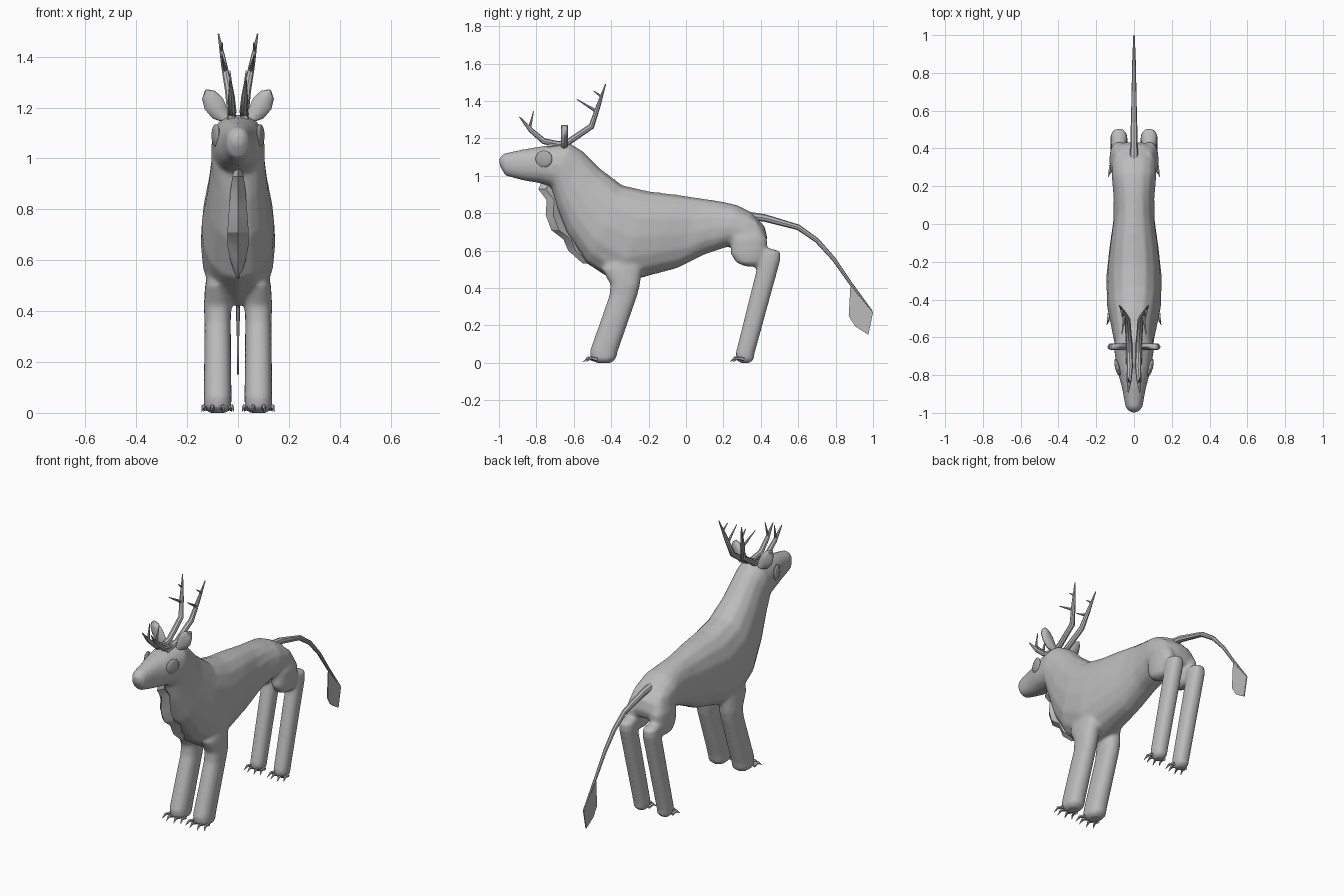
import bpy, bmesh, math
from mathutils import Vector

default_cube = bpy.data.objects.get("Cube")
if default_cube:
    bpy.data.objects.remove(default_cube, do_unlink=True)


def make_material(name, value):
    material = bpy.data.materials.new(name)
    material.use_nodes = True
    colour = (value, value, value, 1)
    material.diffuse_color = colour
    material.node_tree.nodes["Principled BSDF"].inputs["Base Color"].default_value = colour
    return material


hide_grey = make_material("hide grey", 0.5)
eye_grey = make_material("eye grey", 0.4)


def finish(name, bm, material=hide_grey, angle=40):
    bmesh.ops.recalc_face_normals(bm, faces=bm.faces)
    mesh = bpy.data.meshes.new(name)
    bm.to_mesh(mesh)
    bm.free()
    obj = bpy.data.objects.new(name, mesh)
    bpy.context.collection.objects.link(obj)
    mesh.materials.append(material)
    smooth(obj, angle)
    return obj


def smooth(obj, angle):
    bpy.ops.object.select_all(action="DESELECT")
    bpy.context.view_layer.objects.active = obj
    obj.select_set(True)
    bpy.ops.object.shade_smooth_by_angle(angle=math.radians(angle))


def loft(bm, sections, sides=16, power=1.0):
    """Skin a closed tube over (centre, half_axis_a, half_axis_b) sections."""
    rings = []
    for centre, a, b in sections:
        ring = []
        for i in range(sides):
            t = math.tau * i / sides
            c, s = math.cos(t), math.sin(t)
            c = math.copysign(abs(c) ** power, c)
            s = math.copysign(abs(s) ** power, s)
            ring.append(bm.verts.new(centre + a * c + b * s))
        rings.append(ring)
    for low, high in zip(rings, rings[1:]):
        for i in range(sides):
            j = (i + 1) % sides
            bm.faces.new((low[i], low[j], high[j], high[i]))
    bm.faces.new(rings[0])
    bm.faces.new(rings[-1])


def tube(bm, points, radii, sides=8):
    """Tapered round tube through a path."""
    points = [Vector(p) for p in points]
    sections = []
    for i, p in enumerate(points):
        way = (points[min(i + 1, len(points) - 1)] - points[max(i - 1, 0)]).normalized()
        a = way.cross(Vector((1, 0, 0))).normalized()
        sections.append((p, a * radii[i], way.cross(a) * radii[i]))
    loft(bm, sections, sides)


def limb(bm, x, rows):
    """Upright limb from (z, front y, back y, half width) rows."""
    loft(bm, [(Vector((x, (f + k) / 2, z)), Vector((w, 0, 0)), Vector((0, (k - f) / 2, 0)))
              for z, f, k, w in rows], power=0.85)


def plate(bm, outline, x, thickness):
    """Flat plate in the y-z plane."""
    sides = [[bm.verts.new((x + d, y, z)) for y, z in outline]
             for d in (-thickness / 2, thickness / 2)]
    for ring in sides:
        bm.faces.new(ring)
    for i in range(len(outline)):
        j = (i + 1) % len(outline)
        bm.faces.new((sides[0][i], sides[0][j], sides[1][j], sides[1][i]))


# Body: top y, top z, bottom y, bottom z, half width from nose to rump
profile = [
    (-1.0, 1.09, -.995, 1.05, .02), (-.975, 1.12, -.965, 1.0, .045),
    (-.88, 1.14, -.87, .975, .062), (-.76, 1.16, -.78, .96, .09),
    (-.62, 1.175, -.72, .94, .105), (-.55, 1.13, -.69, .83, .105),
    (-.46, 1.04, -.63, .68, .12), (-.34, .95, -.53, .53, .143),
    (-.2, .918, -.36, .42, .147), (-.05, .9, -.2, .465, .13),
    (.08, .88, -.05, .505, .11), (.18, .865, .1, .58, .108),
    (.27, .845, .22, .62, .118), (.35, .805, .3, .6, .12),
    (.42, .73, .36, .6, .11), (.435, .67, .42, .62, .06)]
bm = bmesh.new()
loft(bm, [(Vector((0, (ty + by) / 2, (tz + bz) / 2)), Vector((w, 0, 0)),
           Vector((0, (ty - by) / 2, (tz - bz) / 2)))
          for ty, tz, by, bz, w in profile], power=0.88)

# Shoulders, thighs and legs, fused into the body below
for x in (-.08, .08):
    limb(bm, x, [(.6, -.4, -.22, .03), (.5, -.45, -.235, .05), (.42, -.405, -.245, .055),
                 (.36, -.41, -.26, .052), (.06, -.515, -.365, .055), (.02, -.51, -.375, .054),
                 (0, -.48, -.4, .035)])
    limb(bm, x, [(.76, .28, .38, .02), (.66, .24, .435, .05), (.58, .24, .435, .05),
                 (.535, .27, .41, .045), (.515, .32, .38, .02)])
    limb(bm, x, [(.61, .41, .46, .02), (.595, .395, .505, .042), (.55, .39, .505, .046),
                 (.05, .265, .367, .044), (.015, .27, .362, .04), (0, .29, .34, .025)])
body = finish("body_with_legs", bm)
remesh = body.modifiers.new("fuse", "REMESH")
remesh.mode = "VOXEL"
remesh.voxel_size = 0.01
remesh.use_smooth_shade = True
relax = body.modifiers.new("relax", "SMOOTH")
relax.factor = 0.5
relax.iterations = 8

# Claws fanned over the front of every foot
bm = bmesh.new()
for side in (-1, 1):
    for toe_y, spread in ((-.5, .05), (.285, .042)):
        for k in (-1, -.4, .4, 1):
            x = side * .08 + k * spread
            y = toe_y + .025 * abs(k)
            tube(bm, [(x, y, .018), (x + k * .006, y - .035, .026), (x + k * .014, y - .06, .005)],
                 (.011, .008, .001), 6)
finish("claws", bm)

# Dewlap: a ragged keel hanging from throat to chest
keel = [(-.77, .97, .012), (-.79, .93, .022), (-.745, .87, .03), (-.75, .79, .036),
        (-.72, .71, .042), (-.655, .66, .042), (-.63, .6, .03), (-.55, .53, .008)]
bm = bmesh.new()
loft(bm, [(Vector((0, y + .04, z)), Vector((w, 0, 0)), Vector((0, .04, 0)))
          for y, z, w in keel], 4)
finish("dewlap", bm, angle=30)

# Tail with its flat tuft
bm = bmesh.new()
tube(bm, [(0, .34, .785), (0, .42, .775), (0, .6, .725), (0, .7, .655), (0, .79, .555),
          (0, .88, .425), (0, .995, .275)], (.022, .02, .015, .013, .011, .009, .004))
finish("tail", bm)
bm = bmesh.new()
plate(bm, [(.88, .43), (.87, .25), (.905, .195), (.975, .15), (1.0, .27)], 0, .006)
finish("tail_tuft", bm)

for side, label in ((1, "left"), (-1, "right")):
    # Antler: rear beam, brow beam and tines
    bm = bmesh.new()
    branches = [
        ([(.025, -.74, 1.155), (.026, -.63, 1.18), (.035, -.505, 1.265), (.055, -.47, 1.37),
          (.077, -.43, 1.49)], (.016, .017, .016, .012, .003)),
        ([(.025, -.66, 1.165), (.022, -.76, 1.185), (.026, -.83, 1.245), (.03, -.89, 1.315)],
         (.016, .016, .013, .003)),
        ([(.026, -.838, 1.25), (.032, -.815, 1.345)], (.009, .002)),
        ([(.05, -.48, 1.345), (.064, -.585, 1.41)], (.009, .002)),
        ([(.066, -.455, 1.425), (.062, -.495, 1.455)], (.007, .002))]
    for path, radii in branches:
        tube(bm, [(side * x, y, z) for x, y, z in path], radii)
    finish(label + "_antler", bm)

    # Leaf-shaped ear
    bm = bmesh.new()
    leaf = [(.045, 1.15, .012), (.07, 1.175, .03), (.095, 1.215, .036),
            (.115, 1.25, .026), (.126, 1.27, .004)]
    loft(bm, [(Vector((side * x, -.65, z)), Vector((side * w, 0, -w * .6)), Vector((0, .018, 0)))
              for x, z, w in leaf], 8)
    finish(label + "_ear", bm)

    # Eye: flattened oval set in the side of the head
    bm = bmesh.new()
    bmesh.ops.create_uvsphere(bm, u_segments=20, v_segments=12, radius=.045)
    for v in bm.verts:
        v.co.x *= .3
        v.co = Vector((side * .087 + v.co.x + side * v.co.y * .25, v.co.y - .76, v.co.z + 1.09))
    finish(label + "_eye", bm, eye_grey)
